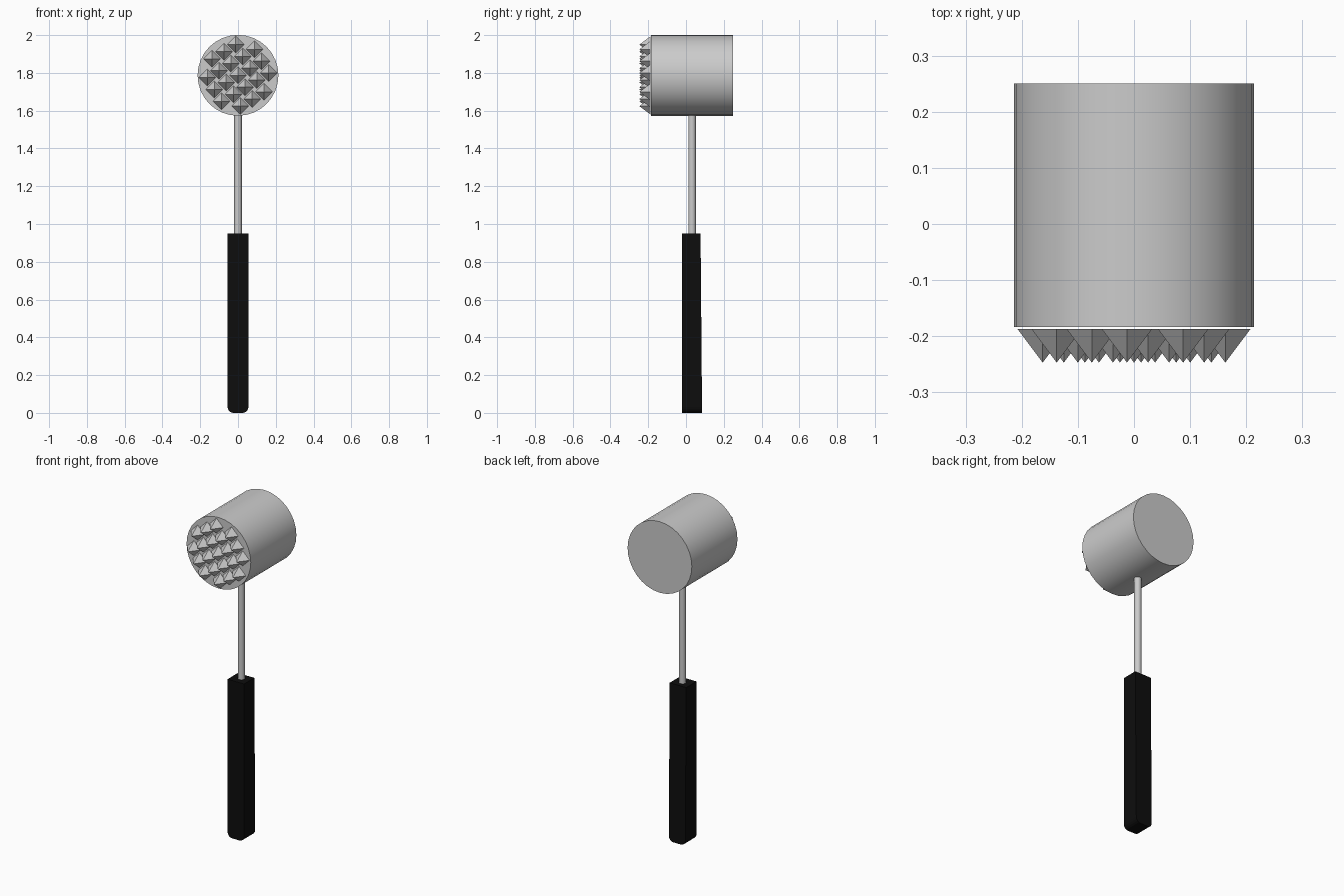
import bpy, bmesh
from math import sin, cos, pi, radians
from mathutils import Matrix, Vector

if "Cube" in bpy.data.objects:
    bpy.data.objects.remove(bpy.data.objects["Cube"])


def make_object(name, bm):
    bmesh.ops.recalc_face_normals(bm, faces=bm.faces)
    mesh = bpy.data.meshes.new(name)
    bm.to_mesh(mesh)
    bm.free()
    obj = bpy.data.objects.new(name, mesh)
    bpy.context.collection.objects.link(obj)
    return obj


def cone(bm, r1, r2, depth, sides, matrix):
    bmesh.ops.create_cone(bm, cap_ends=True, segments=sides, radius1=r1,
                          radius2=r2, depth=depth, matrix=matrix)


def smooth(obj):
    bpy.ops.object.select_all(action='DESELECT')
    obj.select_set(True)
    bpy.context.view_layer.objects.active = obj
    bpy.ops.object.shade_smooth_by_angle(angle=radians(30))


HEAD_Z = 1.787
TO_FRONT = Matrix.Rotation(pi / 2, 4, 'X')  # +z turns to -y

# Head: drum lying along y
bm = bmesh.new()
cone(bm, 0.214, 0.214, 0.434, 32, Matrix.Translation((0, 0.033, HEAD_Z)) @ TO_FRONT)
smooth(make_object("head", bm))

# Spikes: tilted 5 x 5 grid of pyramids without its corners
bm = bmesh.new()
pitch, tilt = 0.073, radians(31)
for i in range(-2, 3):
    for j in range(-2, 3):
        if abs(i) + abs(j) == 4:
            continue
        x = pitch * (i * cos(tilt) - j * sin(tilt))
        z = pitch * (i * sin(tilt) + j * cos(tilt))
        cone(bm, 0.045, 0, 0.06, 4,
             Matrix.Translation((x, -0.217, HEAD_Z + z)) @ TO_FRONT)
make_object("spikes", bm)

# Shaft
bm = bmesh.new()
cone(bm, 0.02, 0.02, 0.72, 16, Matrix.Translation((0, 0.032, 1.26)))
smooth(make_object("shaft", bm))

# Grip: front outline with rounded lower corners, slightly deeper at the bottom
half, r, top = 0.055, 0.03, 0.95
left = [(-half, top), (-half, 0.7), (-half, 0.18)]
left += [(-half + r - r * cos(a), r - r * sin(a)) for a in (k * pi / 8 for k in range(5))]
outline = left + [(-x, z) for x, z in reversed(left)]
bm = bmesh.new()
front = [bm.verts.new((x, -0.021, z)) for x, z in outline]
back = [bm.verts.new((x, 0.085 - 0.008 * z / top, z)) for x, z in outline]
bm.faces.new(front)
bm.faces.new(back)
for k in range(len(outline)):
    n = (k + 1) % len(outline)
    bm.faces.new((front[k], front[n], back[n], back[k]))
grip = make_object("grip", bm)
black = bpy.data.materials.new("black_rubber")
black.diffuse_color = (0.004, 0.004, 0.004, 1)
black.use_nodes = True
black.node_tree.nodes["Principled BSDF"].inputs["Base Color"].default_value = black.diffuse_color
grip.data.materials.append(black)
